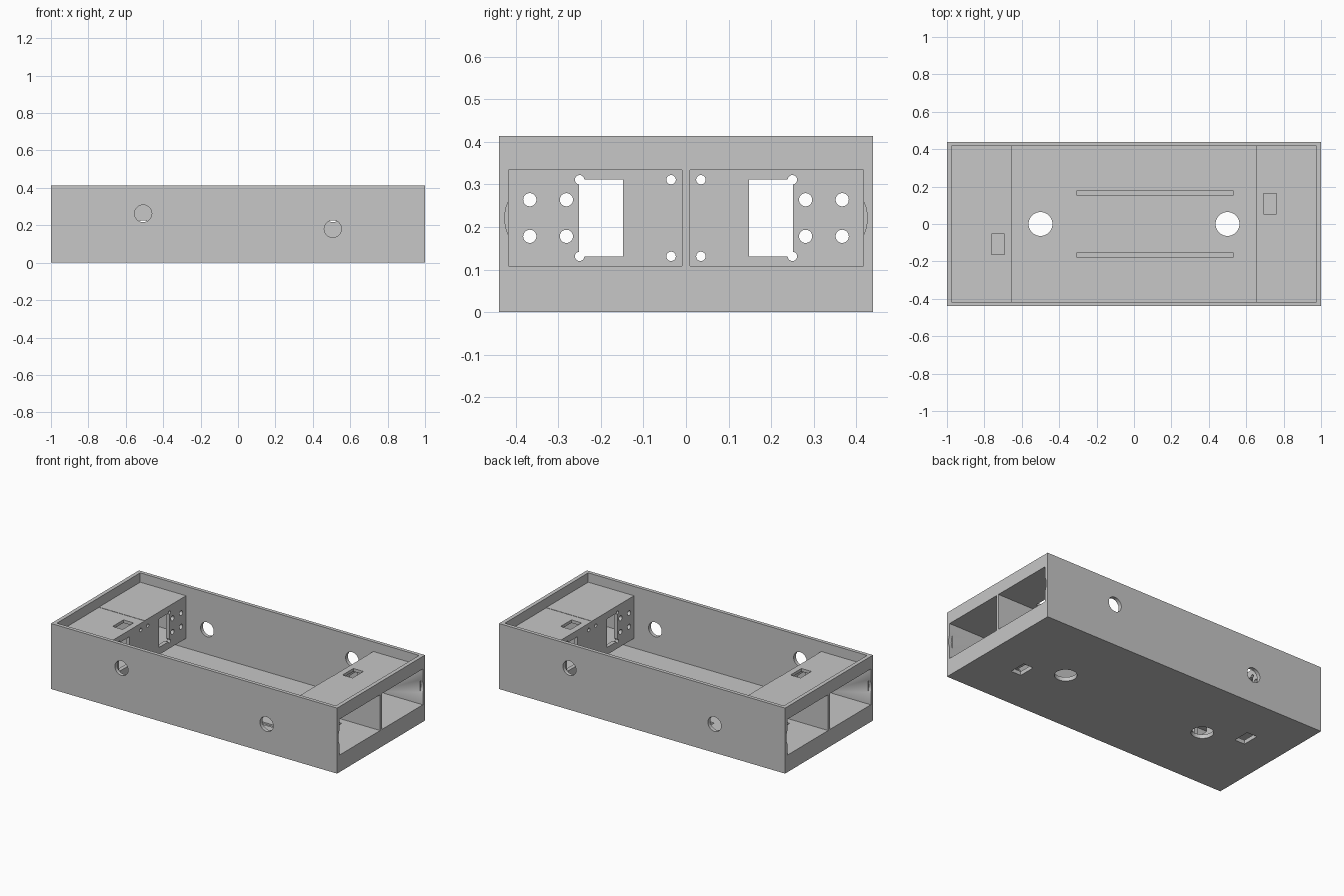
import bpy
from math import pi, radians

default = bpy.data.objects.get("Cube")
if default:
    bpy.data.objects.remove(default, do_unlink=True)

# Single plain grey material
grey = bpy.data.materials.new("plain grey")
grey.use_nodes = True
colour = (0.57, 0.57, 0.57, 1)
grey.diffuse_color = colour
grey.node_tree.nodes["Principled BSDF"].inputs["Base Color"].default_value = colour


def box(name, x, y, z):
    """Box between pairs of limits on each axis."""
    bpy.ops.mesh.primitive_cube_add(size=1, location=[sum(p) / 2 for p in (x, y, z)])
    ob = bpy.context.object
    ob.name = name
    ob.scale = [abs(p[1] - p[0]) for p in (x, y, z)]
    bpy.ops.object.transform_apply(location=True, rotation=True, scale=True)
    return ob


def rod(axis, centre, radius, length):
    """Cylinder cutter along the given axis."""
    turn = {"x": (0, pi / 2, 0), "y": (pi / 2, 0, 0), "z": (0, 0, 0)}[axis]
    bpy.ops.mesh.primitive_cylinder_add(vertices=48, radius=radius, depth=length,
                                        location=centre, rotation=turn)
    bpy.ops.object.transform_apply(location=True, rotation=True, scale=True)
    return bpy.context.object


def cut(cutter):
    """Subtract the cutter from the case, then discard it."""
    cutter.hide_render = True
    mod = case.modifiers.new("cut", "BOOLEAN")
    mod.operation, mod.solver, mod.object = "DIFFERENCE", "EXACT", cutter
    bpy.context.view_layer.objects.active = case
    bpy.ops.object.modifier_apply(modifier=mod.name)
    bpy.data.objects.remove(cutter, do_unlink=True)


# Outer block, hollowed into a thin tray with a raised housing at each end
case = box("case", (-1, 1), (-0.439, 0.439), (0, 0.414))
case.data.materials.append(grey)
inner_x, inner_y, bay_x, floor, deck = 0.975, 0.416, 0.655, 0.025, 0.355
cut(box("upper_space", (-inner_x, inner_x), (-inner_y, inner_y), (deck, 0.5)))
cut(box("main_space", (-bay_x, bay_x), (-inner_y, inner_y), (floor, 0.45)))

low, high, mid = 0.108, 0.334, 0.221
plate = bay_x + 0.025
for end in (-1, 1):
    # Hollow beneath the housing
    cut(box("under_space", (end * 0.6, end * inner_x), (-inner_y, inner_y), (floor, 0.085)))
    # Fine step along the middle of the deck
    cut(box("deck_step", (end * 0.6, end * inner_x), (0.004, end * inner_y), (deck - 0.002, 0.4)))
    for side in (-1, 1):
        # Bays open through the end wall
        cut(box("bay", (end * plate, end * 1.1), (side * 0.009, side * 0.417), (low, high)))
        # Shallow finger notch beside each bay
        cut(rod("x", (end * 1.0, side * 0.333, mid), 0.093, 0.04))
        # Window and screw holes in the inner plate
        px = end * (bay_x + 0.012)
        cut(box("window", (end * 0.63, end * 0.7), (side * 0.148, side * 0.252), (0.131, 0.311)))
        for z in (0.131, 0.311):
            for y in (0.035, 0.25):
                cut(rod("x", (px, side * y, z), 0.011, 0.06))
        for z in (0.178, 0.264):
            for y in (0.281, 0.367):
                cut(rod("x", (px, side * y, z), 0.0155, 0.06))
        # Round holes in the long walls, higher on one diagonal
        z = 0.263 if end == side else 0.181
        cut(rod("y", (end * 0.507, side * 0.43, z), 0.046, 0.1))
    # Cable slots: one in the deck, one in the underside
    xs = (end * 0.693, end * 0.763)
    cut(box("deck_slot", xs, (end * 0.054, end * 0.162), (0.31, 0.4)))
    cut(box("base_slot", xs, (-end * 0.054, -end * 0.162), (-0.05, 0.13)))
    # Floor hole
    cut(rod("z", (end * 0.5, 0, 0.02), 0.064, 0.1))

# Long grooves in the floor
for side in (-1, 1):
    cut(box("groove", (-0.305, 0.53), (side * 0.153, side * 0.18), (floor - 0.01, 0.05)))

# Smooth the round holes while keeping sharp edges
bpy.ops.object.select_all(action="DESELECT")
case.select_set(True)
bpy.context.view_layer.objects.active = case
bpy.ops.object.shade_smooth_by_angle(angle=radians(30))
